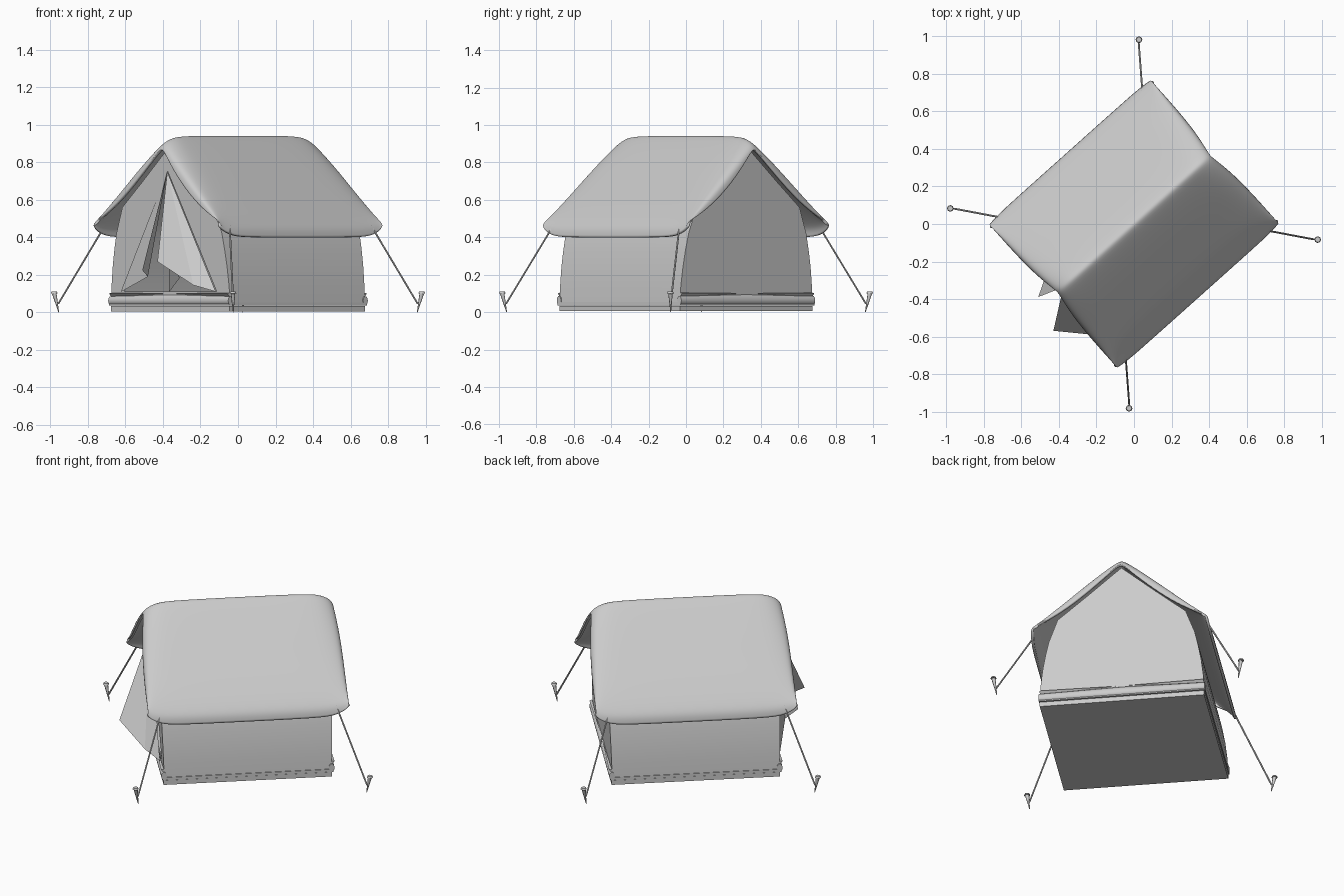
import bpy, bmesh, math
from mathutils import Vector

cube = bpy.data.objects.get("Cube")
if cube:
    bpy.data.objects.remove(cube, do_unlink=True)

TURN = math.radians(41.8)   # the ridge runs diagonally; parts are built along x, then turned

canvas = bpy.data.materials.new("canvas_grey")
canvas.use_nodes = True
GREY = (0.6, 0.6, 0.6, 1)
canvas.diffuse_color = GREY
canvas.node_tree.nodes["Principled BSDF"].inputs["Base Color"].default_value = GREY


def make(name, verts, faces, smooth=None):
    bm = bmesh.new()
    vs = [bm.verts.new(v) for v in verts]
    for f in faces:
        bm.faces.new([vs[i] for i in f])
    bmesh.ops.recalc_face_normals(bm, faces=bm.faces)
    mesh = bpy.data.meshes.new(name)
    bm.to_mesh(mesh)
    bm.free()
    mesh.materials.append(canvas)
    ob = bpy.data.objects.new(name, mesh)
    bpy.context.collection.objects.link(ob)
    ob.rotation_euler.z = TURN
    if smooth:
        bpy.ops.object.select_all(action='DESELECT')
        ob.select_set(True)
        bpy.context.view_layer.objects.active = ob
        bpy.ops.object.shade_smooth_by_angle(angle=math.radians(smooth))
    return ob


def grid_faces(rows, cols):
    return [(r * cols + c, r * cols + c + 1, (r + 1) * cols + c + 1, (r + 1) * cols + c)
            for r in range(rows - 1) for c in range(cols - 1)]


def box(name, hx, hy, z0, z1):
    ring = [(-hx, -hy), (hx, -hy), (hx, hy), (-hx, hy)]
    verts = [(x, y, z) for z in (z0, z1) for x, y in ring]
    faces = [(3, 2, 1, 0), (4, 5, 6, 7)] + [(i, (i + 1) % 4, (i + 1) % 4 + 4, i + 4) for i in range(4)]
    return make(name, verts, faces)


def tube(name, a, b, ra, rb, sides=8):
    a, b = Vector(a), Vector(b)
    q = (b - a).to_track_quat('Z', 'Y')
    verts = []
    for p, r in ((a, ra), (b, rb)):
        for i in range(sides):
            t = math.tau * i / sides
            verts.append(p + q @ Vector((r * math.cos(t), r * math.sin(t), 0)))
    faces = [(i, (i + 1) % sides, (i + 1) % sides + sides, i + sides) for i in range(sides)]
    faces += [tuple(range(sides))[::-1], tuple(range(sides, 2 * sides))]
    return make(name, verts, faces, smooth=50)


# Ground sheet in two layers
box("ground_sheet", 0.485, 0.475, 0.005, 0.033)
box("floor_edge", 0.492, 0.48, 0.036, 0.053)

# Side walls and inner roof: one bent profile, ending on gables that lean out slightly
half = [(0.476, 0.05), (0.47, 0.14), (0.458, 0.24), (0.442, 0.33),
        (0.422, 0.42), (0.37, 0.56), (0.2, 0.70)]
profile = [(-y, z) for y, z in half] + [(0, 0.87)] + half[::-1]


def gable_x(z):
    return 0.48 + 0.03 * z


walls = [(s * gable_x(z), y, z) for s in (-1, -0.33, 0.33, 1) for y, z in profile]
make("side_walls", walls, grid_faces(4, len(profile)), smooth=35)

# Back gable is closed
make("back_gable", [(gable_x(z), y, z) for y, z in profile], [tuple(range(len(profile)))])

# Door gable: a band on each side of the triangular opening, and a strip below
for side, word in ((1, "left"), (-1, "right")):
    outer = half + [(0, 0.87)]
    inner = [(0.37 * (0.75 - z) / 0.64, z) for z in (0.11, 0.16, 0.25, 0.35, 0.44, 0.55, 0.67, 0.75)]
    pts = [(-gable_x(z), side * y, z) for row in (outer, inner) for y, z in row]
    make("door_gable_" + word, pts, grid_faces(2, len(outer)))
make("door_threshold", [(-0.483, y, z) for y, z in
                        ((-0.476, 0.05), (0.476, 0.05), (0.37, 0.11), (-0.37, 0.11))], [(0, 1, 2, 3)])

# Padded sill and tapering hem along the foot of each gable
for end, word in ((1, "back"), (-1, "door")):
    ring = []
    for y in (-0.48, 0, 0.48):
        for k in range(10):
            a = math.tau * k / 10
            rise = 0.033 if y == 0 and math.sin(a) > 0 else 0.024
            ring.append((end * (0.483 + 0.017 * math.cos(a)), y, 0.062 + rise * math.sin(a)))
    faces = [(r * 10 + k, r * 10 + (k + 1) % 10, r * 10 + 10 + (k + 1) % 10, r * 10 + 10 + k)
             for r in range(2) for k in range(10)]
    make(word + "_sill", ring, faces + [tuple(range(10)), tuple(range(20, 30))], smooth=60)
    for side in (-1, 1):
        make(word + "_hem", [(end * 0.5, side * 0.474, 0.1), (end * 0.482, side * 0.474, 0.082),
                             (end * 0.49, side * 0.03, 0.1), (end * 0.484, side * 0.474, 0.104)],
             [(0, 1, 2), (0, 2, 3), (1, 3, 2), (0, 3, 1)])

# Fly roof: sheet blended from a middle section to a drooping, lifted-corner end section,
# with a lip turned down along the gable edges
middle = [(0, 0.947), (0.03, 0.93), (0.15, 0.82), (0.3, 0.675), (0.42, 0.56),
          (0.485, 0.49), (0.518, 0.445), (0.522, 0.4)]
end_sec = [(0, 0.875), (0.03, 0.86), (0.15, 0.765), (0.3, 0.645), (0.42, 0.55),
           (0.465, 0.515), (0.495, 0.49), (0.51, 0.465)]
stations = [(0, 0, 0), (0.4, 0, 0), (0.75, 0.03, 0), (0.87, 0.2, 0),
            (0.96, 0.55, 0), (0.995, 0.9, 0.015), (1, 1, 0.055)]
stations = [(-a, w, lip) for a, w, lip in stations[:0:-1]] + stations
roof = []
for a, w, lip in stations:
    row = []
    for (y0, z0), (y1, z1) in zip(middle, end_sec):
        y, z = y0 + (y1 - y0) * w, z0 + (z1 - z0) * w
        reach = 0.545 + 0.033 * math.sin(min(y / 0.25, 1) * math.pi / 2)
        row.append((a * reach, y, z - lip * math.sin(min(y / 0.51, 1) * math.pi)))
    roof += [(x, -y, z) for x, y, z in row[:0:-1]] + row
fly = make("fly_roof", roof, grid_faces(len(stations), 2 * len(middle) - 1), smooth=60)
sub = fly.modifiers.new("soften", 'SUBSURF')
sub.levels = sub.render_levels = 2
thick = fly.modifiers.new("cloth", 'SOLIDIFY')
thick.thickness = 0.015
thick.offset = -1

# Door flaps, folded back
apex = (-0.506, 0, 0.75)
make("left_flap", [apex, (-0.495, 0.385, 0.108), (-0.56, 0.095, 0.19), (-0.64, 0.05, 0.225)],
     [(0, 1, 2), (0, 2, 3)])
make("right_flap", [apex, (-0.495, -0.375, 0.11), (-0.57, -0.28, 0.145), (-0.70, -0.138, 0.27)],
     [(0, 1, 2), (0, 2, 3)])
make("right_flap_fold", [(-0.62, -0.14, 0.26), (-0.54, -0.05, 0.105), (-0.55, -0.15, 0.185)],
     [(0, 1, 2)])

# Guy ropes and pegs at the four corners
for sx in (-1, 1):
    for sy in (-1, 1):
        tube("guy_rope", (sx * 0.505, sy * 0.498, 0.465), (sx * 0.66, sy * 0.70, 0.045), 0.005, 0.005, 6)
        head = Vector((sx * 0.675, sy * 0.715, 0.1))
        tip = Vector((sx * 0.658, sy * 0.698, 0))
        tube("peg", tip, head, 0.002, 0.012)
        tube("peg_head", head, head + Vector((0, 0, 0.01)), 0.018, 0.014)
